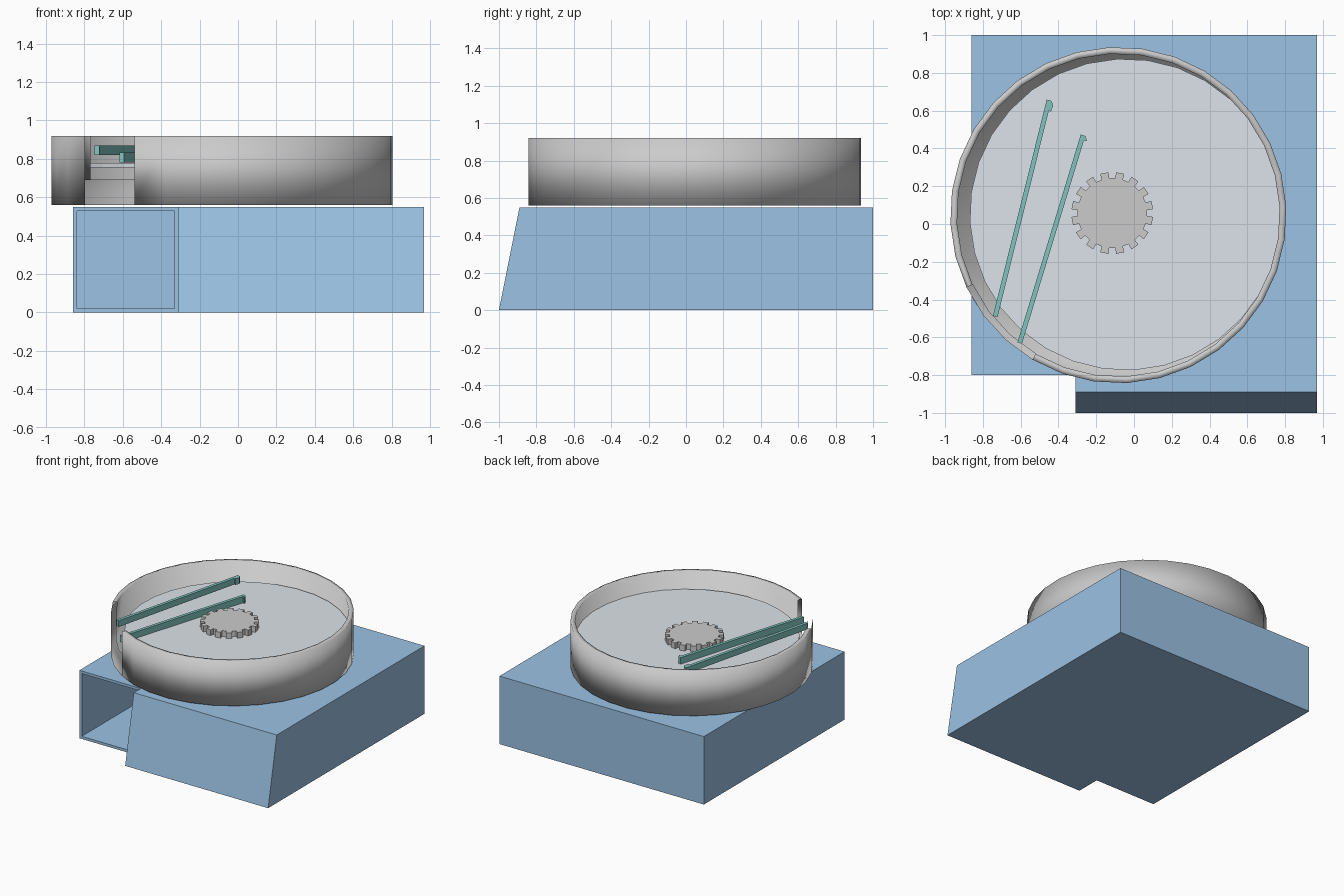
import bpy, bmesh
from math import cos, sin, radians, atan2, tau
from mathutils import Vector, Matrix

if "Cube" in bpy.data.objects:
    bpy.data.objects.remove(bpy.data.objects["Cube"])


def material(name, rgb):
    m = bpy.data.materials.new(name)
    m.diffuse_color = (*rgb, 1)
    m.use_nodes = True
    m.node_tree.nodes["Principled BSDF"].inputs["Base Color"].default_value = m.diffuse_color
    return m


def finish(name, bm, mat=None, smooth=False):
    me = bpy.data.meshes.new(name)
    bm.to_mesh(me)
    bm.free()
    ob = bpy.data.objects.new(name, me)
    bpy.context.collection.objects.link(ob)
    if mat:
        me.materials.append(mat)
    for p in me.polygons:
        p.use_smooth = smooth
    return ob


def prism(points, z0, z1):
    """Extrude a flat counter-clockwise outline from z0 to z1."""
    bm = bmesh.new()
    lo = [bm.verts.new((x, y, z0)) for x, y in points]
    hi = [bm.verts.new((x, y, z1)) for x, y in points]
    bm.faces.new(hi)
    bm.faces.new(lo[::-1])
    n = len(points)
    for i in range(n):
        j = (i + 1) % n
        bm.faces.new((lo[i], lo[j], hi[j], hi[i]))
    return bm


def ring(cx, cy, r, n=32, start=0.0):
    return [(cx + r * cos(start + tau * i / n), cy + r * sin(start + tau * i / n))
            for i in range(n)]


blue = material("blue_plastic", (0.33, 0.54, 0.77))
pale = material("pale_disc", (0.72, 0.77, 0.82))
teal = material("teal_guide", (0.22, 0.55, 0.52))

# Base: stepped footprint with a sloping front and an open compartment
base = prism([(-.86, -.80), (-.31, -.80), (-.31, -1), (.97, -1), (.97, 1), (-.86, 1)], 0, .55)
for v in base.verts:
    if v.co.y < -.99 and v.co.z > .5:
        v.co.y = -.89
base.normal_update()
mouth = [f for f in base.faces if f.normal.y < -.99 and f.calc_center_median().x < -.4]
bmesh.ops.inset_region(base, faces=mouth, thickness=.03)
inner = bmesh.ops.extrude_discrete_faces(base, faces=mouth)["faces"]
bmesh.ops.translate(base, verts=inner[0].verts[:], vec=(0, 1.5, 0))
finish("base", base, blue)

# Bowl: hollow double wall with a raised floor and an exit gap
bowl = bmesh.new()
N, START = 32, radians(205.5)
CX, CY = -.083, .047
loops = []
for r, z in ((.89, .56), (.89, .92), (.855, .92), (.855, .69)):
    loops.append([bowl.verts.new((x, y, z)) for x, y in ring(CX, CY, r, N, START)])
gaps = ({1, 2}, {0, 1, 2}, {1, 2})  # openings in outer wall, rim, inner wall
for a, b, gap in zip(loops, loops[1:], gaps):
    for i in range(N):
        if i not in gap:
            j = (i + 1) % N
            bowl.faces.new((a[i], a[j], b[j], b[i]))
bowl.faces.new(loops[0][::-1])
bowl.faces.new(loops[-1])
finish("bowl", bowl, smooth=True)

# Turntable disc, slightly off centre in the bowl
finish("turntable", prism(ring(-.045, .05, .825, 32, START), .755, .778), pale)

# Gear hub
teeth = 16
outline = []
for t in range(teeth):
    for f, r in ((-.28, .185), (-.26, .217), (.26, .217), (.28, .185)):
        a = tau * (t + f + .5) / teeth
        outline.append((-.115 + r * cos(a), .058 + r * sin(a)))
finish("gear_hub", prism(outline, .775, .825))


# Guide rails, each with a small hook on the far end
def rail(name, start, end, z0, z1, hook):
    a, b = Vector(start), Vector(end)
    d = (b - a).normalized()
    s = Vector((d.y, -d.x)) * .0125
    tip = b - d * .02
    pts = [a - s, a + s, tip - d * hook + s, tip - d * hook + s * 2, tip + s * 2.2, b + s, b - s]
    finish(name, prism([tuple(p) for p in pts], z0, z1), teal)


rail("outer_rail", (-.735, -.49), (-.45, .655), .82, .87, .035)
rail("inner_rail", (-.605, -.63), (-.27, .47), .78, .832, .005)
